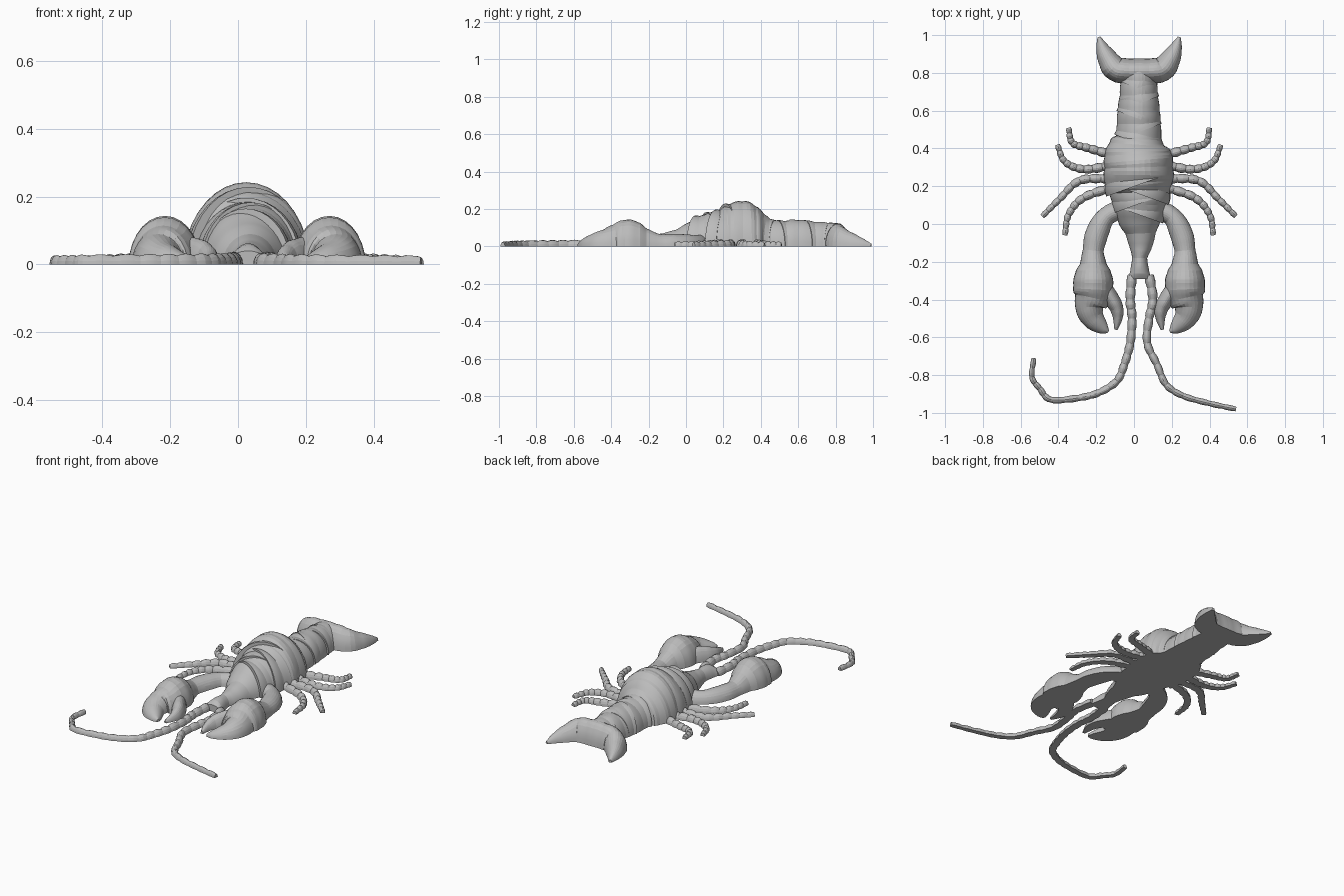
import bpy, bmesh, math
from mathutils import Vector

old = bpy.data.objects.get("Cube")
if old:
    bpy.data.objects.remove(old, do_unlink=True)

grey = bpy.data.materials.new("plain grey")
grey.use_nodes = True
colour = (0.5, 0.5, 0.5, 1)
grey.diffuse_color = colour
grey.node_tree.nodes["Principled BSDF"].inputs["Base Color"].default_value = colour

AXIS = 2.7       # the body's midline, in hundredths like all points below
ARC = 14         # facets over each arched cross-section


def catmull(a, b, c, d, t):
    return (b * 2 + (c - a) * t + (a * 2 - b * 5 + c * 4 - d) * t * t
            + (b * 3 - a - c * 3 + d) * t ** 3) / 2


def smooth_path(points, steps):
    """Spline through (x, y, half width, height) points."""
    p = [Vector(q) for q in points]
    p = [p[0] * 2 - p[1]] + p + [p[-1] * 2 - p[-2]]
    out = []
    for i in range(1, len(p) - 2):
        for k in range(steps):
            out.append(catmull(p[i - 1], p[i], p[i + 1], p[i + 2], k / steps))
    return out + [p[-2]]


def sweep(name, points, steps=4, bump=0.0, period=4, mirror=False, arc=ARC):
    """Flat-bottomed arched tube along a path, with optional ring swellings."""
    path = smooth_path(points, steps)
    bm = bmesh.new()
    rings = []
    for i, q in enumerate(path):
        ahead, behind = path[min(i + 1, len(path) - 1)], path[max(i - 1, 0)]
        along = (ahead - behind).xy.normalized()
        side = Vector((along.y, -along.x))
        swell = 1 + bump * math.sin(math.pi * (i % period) / period)
        ring = []
        for k in range(arc + 1):
            a = math.pi * k / arc
            flat = q.xy + side * (math.cos(a) * max(q[2], 0.4) * swell)
            x = 2 * AXIS - flat.x if mirror else flat.x
            z = math.sin(a) * max(q[3], 0.4) * swell
            ring.append(bm.verts.new(Vector((x, flat.y, z)) / 100))
        rings.append(ring)
    for r, s in zip(rings, rings[1:]):
        for k in range(arc + 1):
            n = (k + 1) % (arc + 1)
            bm.faces.new((r[k], r[n], s[n], s[k]))
    bm.faces.new(rings[0])
    bm.faces.new(rings[-1])
    bmesh.ops.recalc_face_normals(bm, faces=bm.faces)
    mesh = bpy.data.meshes.new(name)
    bm.to_mesh(mesh)
    bm.free()
    mesh.materials.append(grey)
    obj = bpy.data.objects.new(name, mesh)
    bpy.context.collection.objects.link(obj)
    bpy.ops.object.select_all(action='DESELECT')
    obj.select_set(True)
    bpy.context.view_layer.objects.active = obj
    bpy.ops.object.shade_smooth_by_angle(angle=math.radians(12))
    return obj


def tapered(path, start, end):
    """Add width and height to a plan path, blending from start to end."""
    out = []
    for i, (x, y) in enumerate(path):
        t = i / (len(path) - 1)
        w, h = (a + (b - a) * t for a, b in zip(start, end))
        out.append((x, y, w, h))
    return out


def pair(name, points, **options):
    sweep("left_" + name, points, **options)
    sweep("right_" + name, points, mirror=True, **options)


# Body from tail root to head
body = [(2.5, 82, 9, 12), (2.5, 75, 9.5, 12.5), (2.5, 68, 10, 13),
        (2.5, 60, 11, 14), (2.5, 53, 11.5, 13.5), (2.5, 46, 12, 14),
        (2, 42, 15, 17), (2, 37, 17.5, 21.5), (2.5, 30, 18, 24),
        (2.5, 22, 18, 21.5), (3, 17, 16, 18.5), (3, 10, 14, 17),
        (3, 2, 11.5, 13), (3.5, -5, 8, 9), (3.5, -12, 6, 7),
        (3, -18, 4, 6), (3, -25, 5, 6), (3, -29, 6, 4)]
sweep("body", body, bump=0.03, arc=18)

# Overlapping shell plates, each slightly slanted
spine = smooth_path(body, 6)
for i, y in enumerate((74, 66, 58, 51, 45, 23, 18, 13, 7)):
    near = min(spine, key=lambda q: abs(q.y - y))
    slant = 0.7 if i % 2 else -0.7
    x, _, w, h = near
    sweep("shell_plate_%d" % (i + 1),
          [(x - slant, y + 2.5, w * 0.99, h * 0.98), (x, y, w * 1.04, h * 1.03),
           (x + slant, y - 2, w * 1.05, h * 1.04)], steps=2, arc=18)

# Tail fan lobes
pair("tail_lobe", [(0, 81, 6.5, 12), (8, 81, 6.5, 12), (15, 82, 6.5, 11),
                   (19, 87, 5.5, 8), (22, 93, 3.5, 5), (24, 99, 0.8, 1.5)],
     bump=0.03)

# Claws: arm, palm and outer finger in one sweep, then the inner finger
pair("claw", [(10, 9, 5, 6), (20, 4, 5, 6), (25, -5, 6, 6.5), (27, -14, 5.5, 6.5),
              (27, -21, 7, 9.5), (27, -26, 9.5, 13), (27, -33, 10.5, 14),
              (27.5, -39, 9.5, 11.5), (29, -44, 7.5, 9), (27, -50, 6, 6.5),
              (22, -55, 3.5, 3.5), (19, -57, 0.8, 1.5)], bump=0.03)
pair("claw_inner_finger", [(21, -34, 4, 8), (17, -40, 4, 7.5), (14.5, -45, 3.5, 6),
                           (14, -50, 2.5, 4), (15, -56, 0.8, 1.5)], bump=0.03)

# Four pairs of knobbly walking legs
legs = {"rear_leg": [(15, 36), (29, 40), (38, 43), (40, 51)],
        "mid_rear_leg": [(17, 31), (32, 29), (42, 33), (46, 42)],
        "mid_front_leg": [(17, 24), (34, 23), (45, 13), (54, 4)],
        "front_leg": [(15, 20), (32, 14), (40, 5), (42, -6)]}
for name, path in legs.items():
    pair(name, tapered(path, (2.2, 3.2), (1.2, 2)), steps=12, bump=0.25, arc=8)

# Long curved antennae
antennae = {
    "right_antenna": [(-1, -27), (-2, -40), (-1, -50), (-2, -63), (-5, -74),
                      (-9, -83), (-18, -89), (-29, -92), (-44, -93), (-50, -87),
                      (-54, -81), (-53, -71)],
    "left_antenna": [(8, -27), (10, -40), (8, -50), (7, -63), (12, -74),
                     (17, -85), (26, -91), (40, -95), (54, -98)]}
for name, path in antennae.items():
    sweep(name, tapered(path, (2.3, 3.2), (1.2, 2.2)), steps=8, bump=0.2, arc=8)
